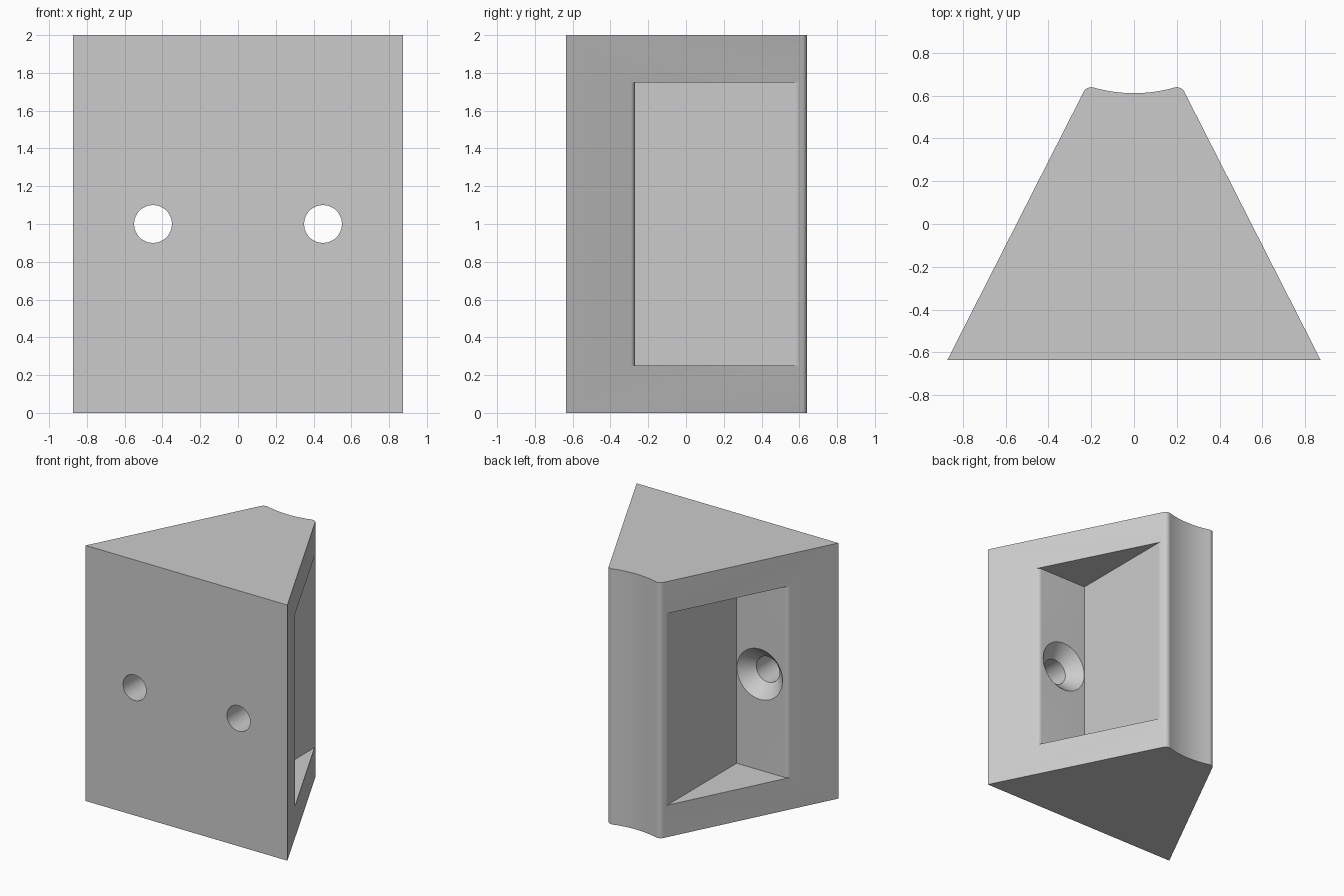
import bpy
import bmesh
from math import sin, cos, pi, radians, atan2, asin
from mathutils import Vector

cube = bpy.data.objects.get("Cube")
if cube:
    bpy.data.objects.remove(cube, do_unlink=True)

HEIGHT, ROUND = 2.0, 0.04
FRONT, HALF = -0.636, 0.873
NOSE = Vector((0.2, 0.6))           # centre of the rounded rear corner
WALL, FLOOR = 0.25, -0.27           # pocket side wall and pocket floor

grey = bpy.data.materials.new("light grey")
grey.use_nodes = True
COLOUR = (0.6, 0.6, 0.6, 1)
grey.diffuse_color = COLOUR
grey.node_tree.nodes["Principled BSDF"].inputs["Base Color"].default_value = COLOUR


def arc(centre, radius, start, end, steps):
    angles = [start + (end - start) * i / steps for i in range(steps + 1)]
    return [(centre[0] + radius * cos(a), centre[1] + radius * sin(a)) for a in angles]


def make_object(name, bm):
    bmesh.ops.recalc_face_normals(bm, faces=bm.faces)
    mesh = bpy.data.meshes.new(name)
    bm.to_mesh(mesh)
    bm.free()
    mesh.materials.append(grey)
    obj = bpy.data.objects.new(name, mesh)
    bpy.context.collection.objects.link(obj)
    return obj


def prism(name, outline, bottom, top):
    bm = bmesh.new()
    face = bm.faces.new([bm.verts.new((x, y, bottom)) for x, y in outline])
    result = bmesh.ops.extrude_face_region(bm, geom=[face])
    verts = [v for v in result["geom"] if isinstance(v, bmesh.types.BMVert)]
    bmesh.ops.translate(bm, verts=verts, vec=(0, 0, top - bottom))
    return make_object(name, bm)


def lathe_y(name, profile, x, z, sides=64):
    bm = bmesh.new()
    rings = [[bm.verts.new((x + r * cos(2 * pi * i / sides), y,
                            z + r * sin(2 * pi * i / sides))) for i in range(sides)]
             for r, y in profile]
    for a, b in zip(rings, rings[1:]):
        for i in range(sides):
            j = (i + 1) % sides
            bm.faces.new((a[i], a[j], b[j], b[i]))
    bm.faces.new(rings[0])
    bm.faces.new(rings[-1])
    return make_object(name, bm)


# Sloping side: direction of its outward normal, tangent to the rear rounding
corner = Vector((HALF, FRONT))
to_nose = NOSE - corner
slope = atan2(to_nose.y, to_nose.x) + asin(ROUND / to_nose.length) * -1 - pi / 2
normal = Vector((cos(slope), sin(slope)))
inset = normal.dot(corner) - ROUND

# Wedge outline: tapered sides, rounded rear corners, hollow rear face
hollow_r = 0.69
hollow = Vector((0, 0.612 + hollow_r))
lean = atan2(hollow.y - NOSE.y, -NOSE.x)
right = arc(NOSE, ROUND, slope, lean, 10)
rear = arc(hollow, hollow_r, lean - pi, -pi - lean + pi, 24)[1:-1]
rear.sort(key=lambda p: -p[0])
left = [(-x, y) for x, y in reversed(right)]
outline = [tuple(corner)] + right + rear + left + [(-HALF, FRONT)]
body = prism("wedge_block", outline, 0, HEIGHT)

# Pocket outline with flared, rounded mouth edges
low = Vector(((inset - (FLOOR - ROUND) * normal.y) / normal.x, FLOOR - ROUND))
high = Vector((WALL - ROUND, (inset - (WALL - ROUND) * normal.x) / normal.y))
floor_edge = arc(low, ROUND, pi / 2, slope, 8)
wall_edge = arc(high, ROUND, slope, 0, 6)
out = normal * 0.3
pocket = ([(WALL, FLOOR)] + floor_edge
          + [tuple(Vector(floor_edge[-1]) + out), tuple(Vector(wall_edge[0]) + out)]
          + wall_edge)

# Countersunk screw hole along y
screw = [(0.1, -0.8), (0.1, -0.37), (0.197, FLOOR), (0.197, FLOOR + 0.02)]

cutters = []
for side, sign in (("left", 1), ("right", -1)):
    cutters.append(prism(side + "_pocket_cutter", [(sign * x, y) for x, y in pocket],
                         0.25, 1.75))
    cutters.append(lathe_y(side + "_screw_hole_cutter", screw, sign * 0.45, 1.0))

for cutter in cutters:
    cut = body.modifiers.new(cutter.name, "BOOLEAN")
    cut.operation = "DIFFERENCE"
    cut.solver = "EXACT"
    cut.object = cutter

# Bake the cuts, then drop the cutters
bpy.context.view_layer.update()
graph = bpy.context.evaluated_depsgraph_get()
carved = bpy.data.meshes.new_from_object(body.evaluated_get(graph))
body.modifiers.clear()
body.data = carved
for cutter in cutters:
    bpy.data.objects.remove(cutter, do_unlink=True)

bpy.ops.object.select_all(action="DESELECT")
body.select_set(True)
bpy.context.view_layer.objects.active = body
bpy.ops.object.shade_smooth_by_angle(angle=radians(25))
